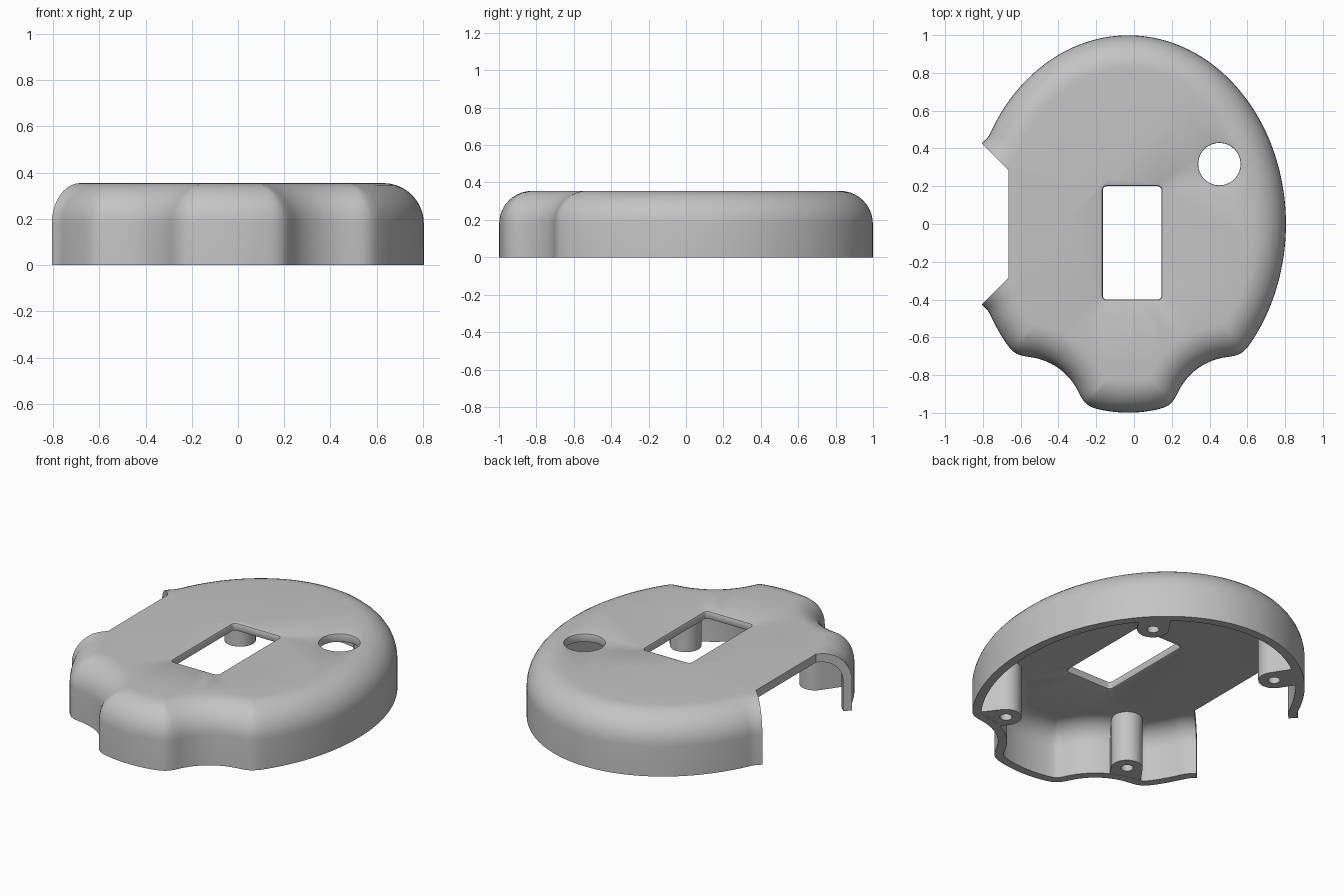
import bpy, bmesh, math
from mathutils import Vector
from mathutils.geometry import delaunay_2d_cdt

if "Cube" in bpy.data.objects:
    bpy.data.objects.remove(bpy.data.objects["Cube"])

SHIFT = -0.03      # middle of the oval
RADIUS_X = 0.835
HEIGHT = 0.355
FILLET = 0.175
WALL = 0.05
CORNER = Vector((-0.665, 0.285))   # inner corner of the side opening

grey = bpy.data.materials.new("plain grey")
grey.use_nodes = True
grey.diffuse_color = (0.55, 0.55, 0.55, 1)
grey.node_tree.nodes["Principled BSDF"].inputs["Base Color"].default_value = (0.55, 0.55, 0.55, 1)


def arc(cx, cy, r, start, end, steps):
    angles = [math.radians(start + (end - start) * i / steps) for i in range(steps + 1)]
    return [Vector((cx + r * math.cos(a), cy + r * math.sin(a))) for a in angles]


def resample(points, count):
    """Evenly spaced points along a closed outline."""
    closed = points + points[:1]
    step = sum((b - a).length for a, b in zip(closed, closed[1:])) / count
    result, walked = [], 0.0
    for a, b in zip(closed, closed[1:]):
        length = (b - a).length
        while len(result) < count and len(result) * step < walked + length:
            result.append(a.lerp(b, (len(result) * step - walked) / length))
        walked += length
    return result


def distance(point, outline):
    return min((point - p).length for p in outline)


def offset(points, d):
    """Move an outline inward by d; pinched points slide onto the crease."""
    n = len(points)
    moved = []
    for i, p in enumerate(points):
        t = (points[(i + 1) % n] - points[i - 1]).normalized()
        moved.append(p + Vector((-t.y, t.x)) * d)
    valid = [distance(q, points) > abs(d) - 1e-4 for q in moved]
    result = list(moved)
    for i in range(n):
        if not valid[i]:
            a = next(k for k in range(1, n) if valid[i - k])
            b = next(k for k in range(1, n) if valid[(i + k) % n])
            result[i] = moved[i - a].lerp(moved[(i + b) % n], a / (a + b))
    return result


def strip(bm, loops):
    """Bands of quads between closed loops of 3D points."""
    rows = [[bm.verts.new(p) for p in loop] for loop in loops]
    for low, high in zip(rows, rows[1:]):
        for i in range(len(low)):
            bm.faces.new((low[i - 1], low[i], high[i], high[i - 1]))


def levels_strip(bm, outline, levels):
    strip(bm, [[(p.x, p.y, z) for p in offset(outline, d)] for d, z in levels])


def inside(point, hole):
    """Whether a point is in a convex counter-clockwise hole."""
    return all((b - a).cross(point - a) > 0 for a, b in zip(hole, hole[1:] + hole[:1])
               if (b - a).length > 1e-6)


def triangulate(loops, extra=()):
    """Triangles filling the first loop, leaving the later loops open."""
    points, edges = [], []
    for loop in loops:
        first = len(points)
        points += loop
        edges += [(first + i, first + (i + 1) % len(loop)) for i in range(len(loop))]
    for a, b in extra:
        edges.append((len(points), len(points) + 1))
        points += [a, b]
    verts, _, faces, *_ = delaunay_2d_cdt(points, edges, [], 1, 1e-5)
    triangles = [[verts[i] for i in face] for face in faces]
    return [t for t in triangles
            if not any(inside((t[0] + t[1] + t[2]) / 3, hole) for hole in loops[1:])]


def add_triangles(bm, triangles, place):
    for t in triangles:
        bm.faces.new([bm.verts.new(place(p)) for p in t])


def finish(name, bm):
    bmesh.ops.remove_doubles(bm, verts=bm.verts[:], dist=1e-4)
    bmesh.ops.recalc_face_normals(bm, faces=bm.faces[:])
    mesh = bpy.data.meshes.new(name)
    bm.to_mesh(mesh)
    bm.free()
    mesh.materials.append(grey)
    obj = bpy.data.objects.new(name, mesh)
    bpy.context.collection.objects.link(obj)
    bpy.ops.object.select_all(action='DESELECT')
    obj.select_set(True)
    bpy.context.view_layer.objects.active = obj
    bpy.ops.object.shade_smooth_by_angle(angle=math.radians(30))


def body_outline():
    # Right half: oval with a round scoop beside the front lobe, then mirrored
    scoop, r = Vector((0.56, -1.03)), 0.33
    oval = [Vector((p.x * RADIUS_X, p.y)) for p in arc(0, 0, 1, -90, 90, 720)]
    oval = [p for p in oval if (p - scoop).length > r]
    lobe = [p for p in oval if p.y < -0.9]
    side = [p for p in oval if p.y >= -0.9]
    start, end = (math.degrees(math.atan2(p.y - scoop.y, p.x - scoop.x)) for p in (lobe[-1], side[0]))
    right = lobe + arc(scoop.x, scoop.y, r, start, end, 60)[1:-1] + side
    pts = resample(right + [Vector((-p.x, p.y)) for p in right[-2:0:-1]], 900)
    # Round the lobe corners
    for _ in range(2):
        pts = [sum((pts[(i + k) % 900] for k in range(-7, 8)), Vector((0, 0))) / 15
               for i in range(900)]
    # Flare the wall out beside the side opening
    for p in pts:
        p.x += SHIFT
        if p.x < -0.7 and abs(p.y) < 0.46:
            p.x = min(p.x, -0.772 - (0.46 - max(abs(p.y), 0.2)))
    return resample(pts, 320)


def dome(inset, radius):
    """Fillet levels from the wall up to the flat top."""
    angles = [math.pi / 2 * i / 10 for i in range(11)]
    return [(inset + radius * (1 - math.cos(a)), HEIGHT - FILLET + radius * math.sin(a)) for a in angles]


def opening_x(y):
    return min(CORNER.x, CORNER.x + CORNER.y - abs(y))


# Domed cover: inside skin, bottom rim and outside skin in one strip
outline = body_outline()
cover = bmesh.new()
levels_strip(cover, outline, dome(WALL, FILLET - WALL)[::-1] + [(WALL, 0), (0, 0)] + dome(0, FILLET))

# Window and round hole with softened rims
window = []
for cx, cy, start in ((0.125, 0.18, 0), (-0.145, 0.18, 90), (-0.145, -0.38, 180), (0.125, -0.38, 270)):
    window += arc(cx, cy, 0.02, start, start + 90, 6)
round_hole = arc(0.452, 0.317, 0.112, 0, 354, 59)
roof_loops = [offset(outline, FILLET)]
for hole, soft in ((window, 0.012), (round_hole, 0.005)):
    low, high = HEIGHT - WALL, HEIGHT
    levels_strip(cover, hole, [(-soft, low), (-soft * 0.3, low + soft * 0.3), (0, low + soft),
                               (0, high - soft), (-soft * 0.3, high - soft * 0.3), (-soft, high)])
    roof_loops.append(offset(hole, -soft))

# Flat roof, outside and inside
roof = triangulate(roof_loops)
for z in (HEIGHT, HEIGHT - WALL):
    add_triangles(cover, roof, lambda p: (p.x, p.y, z))
bmesh.ops.remove_doubles(cover, verts=cover.verts[:], dist=1e-4)

# Side opening: slice along its three sides, drop the faces inside it
for side, normal in ((1, (1, 0, 0)), (1, (1, 1, 0)), (-1, (1, -1, 0))):
    bmesh.ops.bisect_plane(cover, geom=cover.verts[:] + cover.edges[:] + cover.faces[:], dist=1e-5,
                           plane_co=(CORNER.x, CORNER.y * side, 0), plane_no=normal)
dropped = []
for f in cover.faces:
    c = f.calc_center_median()
    if c.x < opening_x(c.y) - 1e-5:
        dropped.append(f)
bmesh.ops.delete(cover, geom=dropped, context='FACES')

# Cut surface of the wall around the side opening
rim_edges = [e for e in cover.edges if e.is_boundary
             and all(abs(v.co.x - opening_x(v.co.y)) < 1e-3 and abs(v.co.y) < 0.5 for v in e.verts)]
segments = [tuple(Vector((v.co.y, v.co.z)) for v in e.verts) for e in rim_edges]
segments += [(Vector((y, HEIGHT - WALL)), Vector((y, HEIGHT))) for y in (-CORNER.y, CORNER.y)]
add_triangles(cover, triangulate([], segments), lambda p: (opening_x(p.x), p.x, p.y))
finish("cover_shell", cover)


def post_top(p):
    """Height inside the thickness of the shell above a point."""
    gap = max(0, FILLET - distance(p, outline))
    r = FILLET - WALL / 2
    return HEIGHT - FILLET + math.sqrt(max(0, r * r - gap * gap))


# Screw posts with blind holes, each joined to the wall by a web
for end, y in (("back", 0.655), ("front", -0.59)):
    for side, x in (("right", -0.445), ("left", 0.415)):
        angle = math.atan2(y, x - SHIFT)
        out = Vector((math.cos(angle), math.sin(angle)))
        turn = math.degrees(angle)
        shape = arc(x, y, 0.086, turn + 90, turn + 270, 16)
        for i in range(9):
            p = Vector((x, y)) + Vector((-out.y, out.x)) * 0.086 * (i / 4 - 1)
            while distance(p, outline) > 0.03:
                p = p + out * 0.004
            shape.append(p)
        bore = arc(x, y, 0.033, 0, 345, 23)
        post = bmesh.new()
        strip(post, [[(p.x, p.y, 0.001) for p in shape], [(p.x, p.y, post_top(p)) for p in shape]])
        strip(post, [[(p.x, p.y, z) for p in bore] for z in (0.001, 0.25)])
        add_triangles(post, triangulate([shape, bore]), lambda p: (p.x, p.y, 0.001))
        add_triangles(post, triangulate([bore]), lambda p: (p.x, p.y, 0.25))
        add_triangles(post, triangulate([shape]), lambda p: (p.x, p.y, post_top(p)))
        finish(f"{end}_{side}_screw_post", post)
